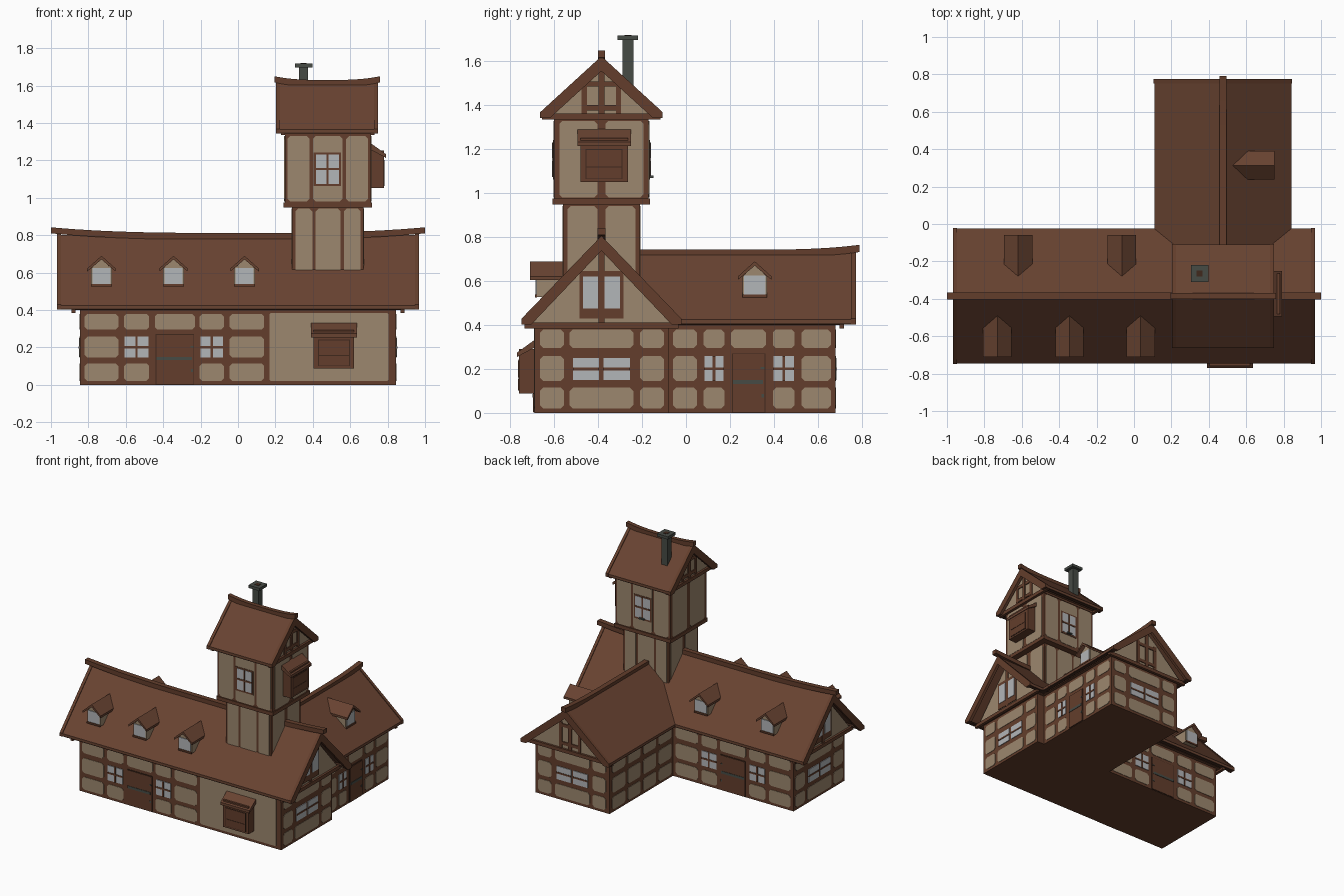
import bpy, bmesh

if "Cube" in bpy.data.objects:
    bpy.data.objects.remove(bpy.data.objects["Cube"])

COLORS = {
    "timber_brown": (0.125, 0.048, 0.025),
    "roof_brown": (0.140, 0.056, 0.031),
    "dark_timber": (0.050, 0.021, 0.012),
    "plaster_tan": (0.335, 0.245, 0.157),
    "window_grey": (0.450, 0.465, 0.480),
    "iron_grey": (0.062, 0.070, 0.060),
}
NAMES = list(COLORS)
MATS = []
for n, c in COLORS.items():
    m = bpy.data.materials.new(n)
    m.diffuse_color = (*c, 1)
    m.use_nodes = True
    m.node_tree.nodes["Principled BSDF"].inputs["Base Color"].default_value = m.diffuse_color
    MATS.append(m)
WOOD, ROOF, DARK, PLASTER, PANE, IRON = range(6)
PARTS = {}


def prism(part, mat, axis, a, b, pts):
    """Extrude a 2D outline along an axis from a to b."""
    bm = PARTS.setdefault(part, bmesh.new())
    put = {"x": lambda t, u, v: (t, u, v), "y": lambda t, u, v: (u, t, v),
           "z": lambda t, u, v: (u, v, t)}[axis]
    r0 = [bm.verts.new(put(a, *p)) for p in pts]
    r1 = [bm.verts.new(put(b, *p)) for p in pts]
    n = len(pts)
    fs = [bm.faces.new(r0), bm.faces.new(r1)]
    fs += [bm.faces.new((r0[i], r0[(i + 1) % n], r1[(i + 1) % n], r1[i])) for i in range(n)]
    for f in fs:
        f.material_index = mat


def rect(u0, u1, v0, v1, c=0.0):
    if not c:
        return [(u0, v0), (u1, v0), (u1, v1), (u0, v1)]
    return [(u0 + c, v0), (u1 - c, v0), (u1, v0 + c), (u1, v1 - c),
            (u1 - c, v1), (u0 + c, v1), (u0, v1 - c), (u0, v0 + c)]


def box(part, mat, x0, x1, y0, y1, z0, z1):
    prism(part, mat, "z", z0, z1, rect(x0, x1, y0, y1))


# A wall face is (axis, position, outward sign)
def plate(part, mat, face, u0, u1, z0, z1, d=0.004, c=0.0):
    ax, p, s = face
    prism(part, mat, ax, p - s * 0.002, p + s * d, rect(u0, u1, z0, z1, c))


def panel(face, u0, u1, z0, z1):
    plate("plaster_panels", PLASTER, face, u0, u1, z0, z1, 0.003, 0.015)


def window(face, u0, u1, z0, z1, nu=2, nz=2, bar=0.012):
    plate("window_panes", PANE, face, u0, u1, z0, z1, 0.005)
    for i in range(1, nu):
        u = u0 + (u1 - u0) * i / nu
        plate("window_bars", WOOD, face, u - bar / 2, u + bar / 2, z0, z1, 0.008)
    for i in range(1, nz):
        z = z0 + (z1 - z0) * i / nz
        plate("window_bars", WOOD, face, u0, u1, z - bar / 2, z + bar / 2, 0.008)


def door(face, u0, u1, z1):
    plate("door_outline", DARK, face, u0 + .014, u1 - .014, 0.002, z1 - .004, 0.004)
    plate("door", WOOD, face, u0 + .018, u1 - .018, 0.004, z1 - .008, 0.007)
    plate("door_strap", IRON, face, u0 + .02, u1 - .025, .132, .15, 0.010)
    plate("door_latch", IRON, face, u1 - .032, u1 - .02, .07, .085, 0.010)
    plate("door_latch", IRON, face, u1 - .035, u1 - .018, .20, .208, 0.010)


def wall(face, cols, off=0.0):
    """Three rows of infill; each column is plain, window, wide window or door."""
    for u0, u1, kind in cols:
        u0, u1 = u0 + off, u1 + off
        panel(face, u0, u1, .295, .38)
        if kind == "d":
            door(face, u0 - .01, u1 + .01, .275)
            continue
        panel(face, u0, u1, .02, .115)
        if kind == "p":
            panel(face, u0, u1, .145, .258)
        elif kind == "w":
            window(face, u0 + .004, u1 - .004, .145, .258)
        else:
            m = (u0 + u1) / 2
            window(face, u0 + .015, m - .01, .15, .25, 1, 2)
            window(face, m + .01, u1 - .015, .15, .25, 1, 2)


def roof(name, axis, c, half, zE, zA, a, b, ends):
    """Two sloping slabs, dark eave strips and barge boards at the given ends."""
    for s in (-1, 1):
        e = c + s * half
        prism(name, ROOF, axis, a, b, [(c, zA), (e, zE), (e, zE - .016), (c, zA - .03)])
        prism(name + "_eave", DARK, axis, a + .005, b - .005,
              [(e - s * .03, zE - .012), (e - s * .001, zE - .012),
               (e - s * .001, zE - .022), (e - s * .03, zE - .022)])
        for t, d in ends:
            h = half + .004
            prism(name + "_barge", WOOD, axis, t + d * .004, t - d * .018,
                  [(c, zA + .006), (c + s * h, zE + .004), (c + s * h, zE - .022),
                   (c + s * (h - .045), zE - .022), (c, zA - .062)])


def attic(axis, c, half, zB, zA, a, b, ends, glazed):
    """Triangular gable block with framing on the given end faces."""
    prism("attic", WOOD, axis, a, b, [(c - half, zB), (c + half, zB), (c, zA)])
    h = zA - zB
    for p, s in ends:
        f = (axis, p, s)
        prism("gable_plaster", PLASTER, axis, p - s * .002, p + s * .004,
              [(c - half, zB), (c + half, zB), (c, zA)])
        plate("gable_beam", WOOD, f, c - half - .02, c + half + .02, zB - .015, zB + .012, .02)
        if glazed:
            plate("gable_frame", WOOD, f, c - .10, c + .10, zB + .03, zB + .245, .01)
            f2 = (axis, p + s * .008, s)
            for k in (-1, 1):
                window(f2, c + k * .05 - .035, c + k * .05 + .035, zB + .075, zB + .22, 1, 1)
        else:
            for k in (-1, 1):
                plate("gable_frame", WOOD, f, c + k * .078 - .012, c + k * .078 + .012,
                      zB, zB + h * .66, .010)
            for q in (.15, .58):
                plate("gable_frame", WOOD, f, c - .08, c + .08, zB + h * q - .01, zB + h * q + .014, .011)
        plate("gable_post", WOOD, f, c - .013, c + .013, zB, zA - .01, .012)


def ridge(axis, c, a, b, z, la, lb, w=.019):
    """Ridge beam whose ends sweep upward."""
    top, low = [], []
    for i in range(17):
        t = i / 16
        u = a + (b - a) * t
        k = 2 * t - 1
        lift = (la if k < 0 else lb) * abs(k) ** 3
        top.append((u, z + lift))
        low.append((u, z - .035 + lift * 1.1))
    prism("ridge_beam", WOOD, axis, c - w, c + w, top + low[::-1])


def dormer(axis, c, s, front, back):
    """Small gabled roof window; s is the outward direction."""
    prism("dormer_body", PLASTER, axis, front, back,
          [(c - .056, .528), (c + .056, .528), (c + .056, .62), (c, .675), (c - .056, .62)])
    f = (axis, front, s)
    plate("window_panes", PANE, f, c - .048, c + .048, .54, .625, .005)
    plate("window_bars", WOOD, f, c - .056, c + .056, .526, .538, .008)
    for k in (-1, 1):
        prism("dormer_roof", ROOF, axis, front + s * .03, back - s * .02,
              [(c, .69), (c + k * .076, .622), (c + k * .076, .606), (c, .670)])


def hatch(axis, s, wallpos, c, z0, zr):
    """Boxed shutter bay with a lean-to roof."""
    o = wallpos + s * .07
    prism("hatch_box", WOOD, axis, wallpos, o, rect(c - .108, c + .108, z0, zr - .04))
    f = (axis, o, s)
    plate("hatch_seam", DARK, f, c - .085, c + .085, z0 + .012, zr - .09, .002)
    zm = (z0 + zr) / 2 - .055
    plate("hatch_board", WOOD, f, c - .08, c + .08, z0 + .016, zm, .004)
    plate("hatch_board", WOOD, f, c - .08, c + .08, zm + .005, zr - .094, .004)
    prof = [(wallpos, zr), (wallpos + s * .08, zr - .058),
            (wallpos + s * .08, zr - .078), (wallpos, zr - .035)]
    other = "y" if axis == "x" else "x"
    prism("hatch_roof", ROOF, other, c - .122, c + .122, prof)


# Ground floor
MY = -.385                     # ridge line of the long house
WX = .475                      # ridge line of the wing
box("main_walls", WOOD, -.845, .845, -.69, -.08, 0, .41)
box("wing_walls", WOOD, .165, .785, -.09, .68, 0, .41)
LONG = [(-.82, -.64, "p"), (-.61, -.475, "w"), (-.445, -.23, "d"),
        (-.205, -.075, "w"), (-.045, .14, "p")]
END = [(-.28, -.17, "p"), (-.145, .145, "W"), (.175, .285, "p")]
wall(("y", -.69, -1), LONG)
wall(("y", -.08, 1), LONG)
plate("plain_plaster", PLASTER, ("y", -.69, -1), .168, .805, .02, .385, .003, .008)
wall(("x", .845, 1), END, MY)
wall(("x", -.845, -1), END, MY)
wall(("y", .68, 1), END, WX)
wall(("x", .785, 1), [(-.06, .05, "p"), (.08, .175, "w"), (.205, .365, "d"),
                      (.395, .495, "w"), (.525, .66, "p")])
wall(("x", .165, -1), [(-.06 + i * .185, .095 + i * .185, "p") for i in range(4)])

# Main and wing roofs
attic("x", MY, .33, .40, .78, -.87, .87, [(.87, 1), (-.87, -1)], True)
roof("main_roof", "x", MY, .36, .425, .80, -.965, .965, [(.965, 1), (-.965, -1)])
ridge("y", MY, -1, 1, .812, .03, .03)
attic("y", WX, .335, .40, .715, -.28, .70, [(.70, 1)], False)
roof("wing_roof", "y", WX, .366, .425, .735, -.28, .77, [(.77, 1)])
ridge("x", WX, -.25, .79, .743, 0, .022)

# Dormers
for x in (-.73, -.345, .035):
    dormer("y", x, -1, -.68, -.46)
for x in (-.62, -.065):
    dormer("y", x, 1, -.09, -.31)
dormer("x", .313, 1, .722, .50)

# Tower
box("tower_lower", WOOD, .29, .67, -.56, -.21, .45, .96)
box("tower_upper", WOOD, .25, .71, -.60, -.17, .97, 1.36)
box("tower_jetty_beam", WOOD, .243, .717, -.607, -.163, .948, .975)
box("tower_top_beam", WOOD, .246, .714, -.604, -.166, 1.335, 1.36)
for y0, y1, s in ((-.56, -.60, -1), (-.21, -.17, 1)):
    for u0, u1 in ((.307, .397), (.415, .548), (.566, .655)):
        panel(("y", y0, s), u0, u1, .5, .942)
    for u0, u1 in ((.265, .383), (.4, .56), (.578, .696)):
        panel(("y", y1, s), u0, u1, .98, 1.33)
    f = ("y", y1 + s * .003, s)
    plate("window_frame", WOOD, f, .404, .552, 1.062, 1.243, .003)
    window(f, .416, .54, 1.075, 1.232)
for x0, x1, s in ((.29, .25, -1), (.67, .71, 1)):
    for k in (-1, 1):
        for x, r, z0, z1 in ((x0, .155, .5, .942), (x1, .192, .98, 1.33)):
            u = sorted((MY + k * .018, MY + k * r))
            panel(("x", x, s), u[0], u[1], z0, z1)
box("tower_sill_hook", IRON, .46, .50, -.17, -.148, 1.07, 1.08)
attic("x", MY, .25, 1.35, 1.60, .25, .71, [(.71, 1), (.25, -1)], False)
roof("tower_roof", "x", MY, .275, 1.365, 1.618, .207, .745, [(.745, 1), (.207, -1)])
ridge("y", MY, .195, .76, 1.63, .02, .02, .016)

# Shutter bays
hatch("y", -1, -.69, .513, .088, .332)
hatch("x", 1, .71, -.373, 1.052, 1.292)

# Chimney
box("chimney", IRON, .325, .375, -.29, -.24, 1.40, 1.70)
box("chimney_cap", IRON, .305, .397, -.311, -.219, 1.697, 1.718)
box("chimney_flue", DARK, .335, .367, -.281, -.249, 1.71, 1.72)

# Turn every collected part into an object
for name, bm in PARTS.items():
    bmesh.ops.recalc_face_normals(bm, faces=bm.faces)
    me = bpy.data.meshes.new(name)
    used = sorted({f.material_index for f in bm.faces})
    for f in bm.faces:
        f.material_index = used.index(f.material_index)
    bm.to_mesh(me)
    bm.free()
    for i in used:
        me.materials.append(MATS[i])
    bpy.context.scene.collection.objects.link(bpy.data.objects.new(name, me))
